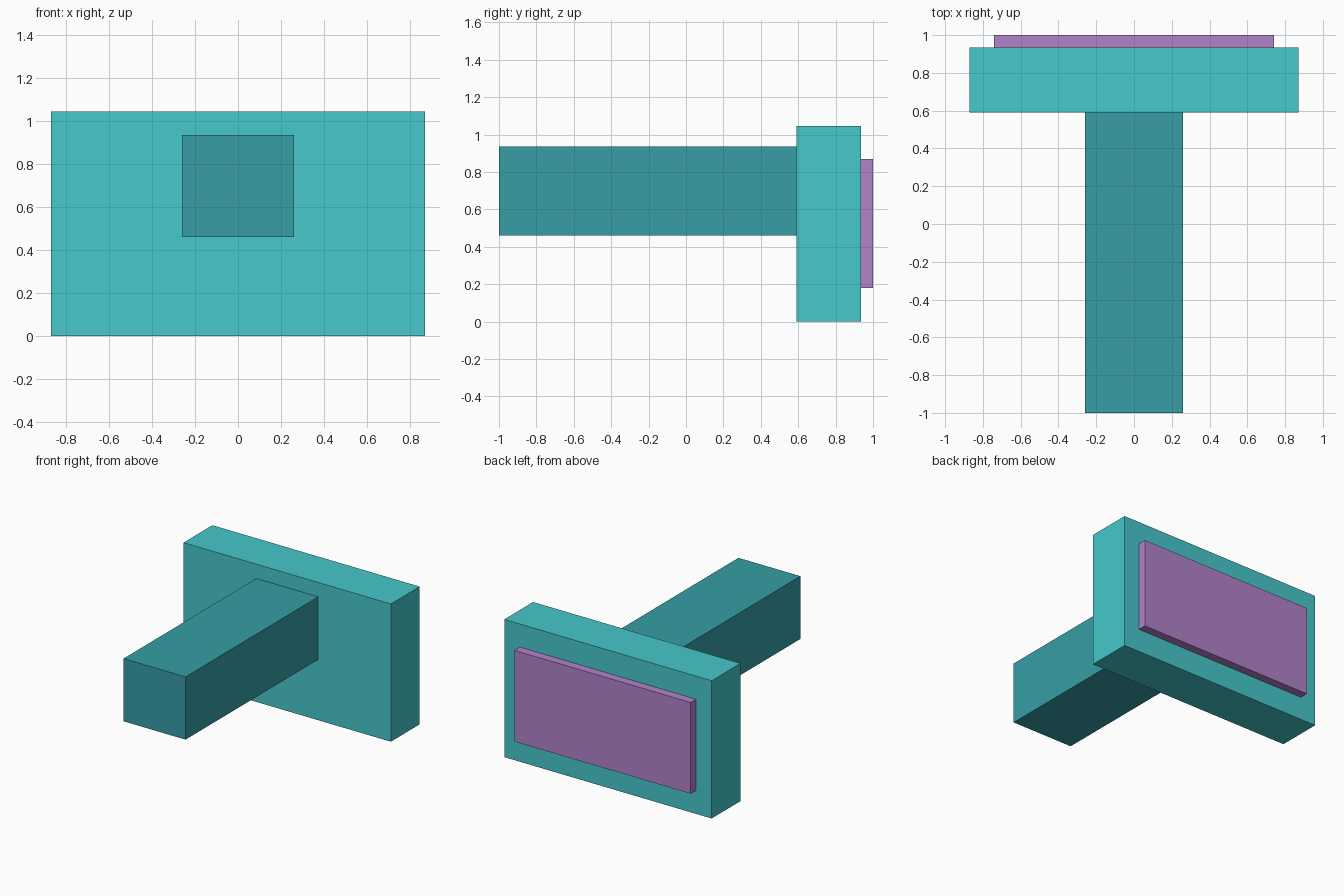
import bpy

if "Cube" in bpy.data.objects:
    bpy.data.objects.remove(bpy.data.objects["Cube"])


def linear(c):
    c /= 255
    return c / 12.92 if c <= 0.04045 else ((c + 0.055) / 1.055) ** 2.4


def material(name, rgb):
    mat = bpy.data.materials.new(name)
    mat.diffuse_color = (*[linear(c) for c in rgb], 1)
    mat.use_nodes = True
    mat.node_tree.nodes["Principled BSDF"].inputs["Base Color"].default_value = mat.diffuse_color
    return mat


def box(name, lo, hi, mat):
    """Axis-aligned box between two corners."""
    center = [(a + b) / 2 for a, b in zip(lo, hi)]
    bpy.ops.mesh.primitive_cube_add(size=1, location=center)
    obj = bpy.context.object
    obj.name = name
    obj.scale = [b - a for a, b in zip(lo, hi)]
    bpy.ops.object.transform_apply(location=False, rotation=False, scale=True)
    obj.data.materials.append(mat)
    return obj


teal = material("teal", (70, 200, 204))
dark_teal = material("dark teal", (54, 158, 165))
purple = material("purple", (178, 131, 203))

# Wide upright head block
box("head", (-0.87, 0.59, 0), (0.87, 0.935, 1.045), teal)
# Square bar running forward from the head
box("handle", (-0.26, -1, 0.46), (0.26, 0.59, 0.936), dark_teal)
# Raised panel on the back of the head
box("back_panel", (-0.74, 0.935, 0.178), (0.74, 1, 0.87), purple)
